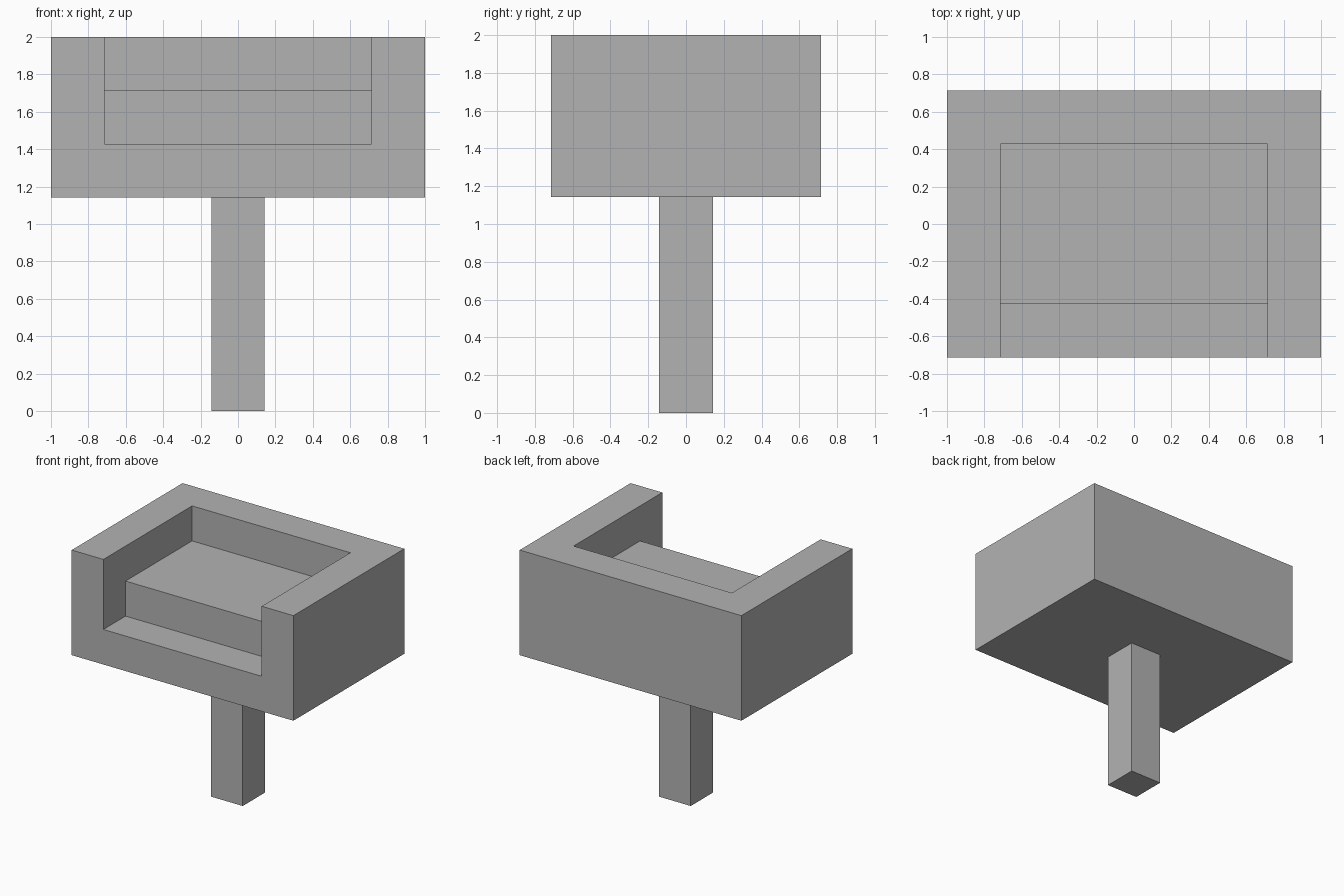
import bpy
import bmesh
from mathutils import Vector

default_cube = bpy.data.objects.get("Cube")
if default_cube:
    bpy.data.objects.remove(default_cube, do_unlink=True)

U = 1 / 7  # design module: every dimension is a whole number of these

grey = bpy.data.materials.new("plain grey")
grey.use_nodes = True
colour = (0.45, 0.45, 0.45, 1)
grey.diffuse_color = colour
grey.node_tree.nodes["Principled BSDF"].inputs["Base Color"].default_value = colour


def box(name, low, high):
    """Box between two corners, given in modules."""
    low, high = Vector(low) * U, Vector(high) * U
    bm = bmesh.new()
    bmesh.ops.create_cube(bm, size=1)
    for v in bm.verts:
        v.co = Vector([(l + h) / 2 + c * (h - l) for l, h, c in zip(low, high, v.co)])
    mesh = bpy.data.meshes.new(name)
    bm.to_mesh(mesh)
    bm.free()
    mesh.materials.append(grey)
    obj = bpy.data.objects.new(name, mesh)
    bpy.context.collection.objects.link(obj)
    return obj


def carve(target, cutter):
    """Subtract the cutter, keep the result and remove the cutter."""
    cutter.hide_render = True
    mod = target.modifiers.new("recess", "BOOLEAN")
    mod.operation = "DIFFERENCE"
    mod.solver = "EXACT"
    mod.object = cutter
    bpy.context.view_layer.update()
    graph = bpy.context.evaluated_depsgraph_get()
    result = bpy.data.meshes.new_from_object(target.evaluated_get(graph))
    target.modifiers.clear()
    target.data = result
    bpy.data.objects.remove(cutter, do_unlink=True)


# Square pedestal post
box("post", (-1, -1, 0), (1, 1, 8))

# Armchair body: arms, back and front rail around an open-fronted recess
body = box("chair_body", (-7, -5, 8), (7, 5, 14))
carve(body, box("recess_cutter", (-5, -6, 10), (5, 3, 15)))

# Seat block, set back from the front to leave a ledge
box("seat", (-5, -3, 10), (5, 3, 12))
